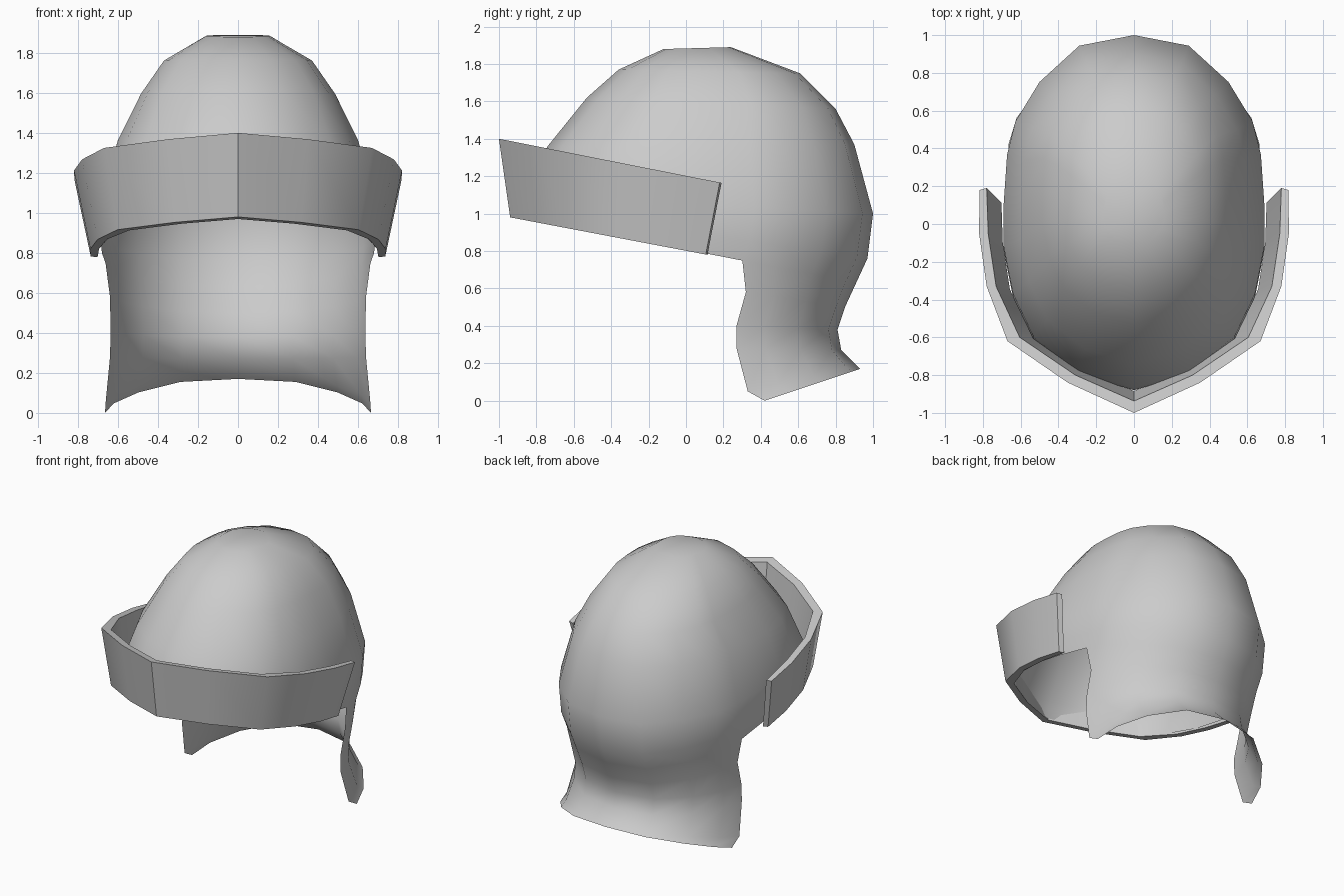
import bpy, bmesh, math

if "Cube" in bpy.data.objects:
    bpy.data.objects.remove(bpy.data.objects["Cube"], do_unlink=True)

grey = bpy.data.materials.new("helmet grey")
grey.use_nodes = True
grey.diffuse_color = (0.6, 0.6, 0.6, 1)
grey.node_tree.nodes["Principled BSDF"].inputs["Base Color"].default_value = (0.6, 0.6, 0.6, 1)


def lerp(a, b, t):
    return a + (b - a) * t


def finish(bm, name, angle):
    bmesh.ops.remove_doubles(bm, verts=bm.verts, dist=0.0005)
    bmesh.ops.recalc_face_normals(bm, faces=bm.faces)
    mesh = bpy.data.meshes.new(name)
    bm.to_mesh(mesh)
    bm.free()
    mesh.materials.append(grey)
    mesh.shade_smooth()
    mesh.set_sharp_from_angle(angle=math.radians(angle))
    obj = bpy.data.objects.new(name, mesh)
    bpy.context.collection.objects.link(obj)


def skin(bm, rows, closed=False):
    """Join neighbouring rows of vertices with quads."""
    for a, b in zip(rows, rows[1:]):
        n = len(a)
        for i in range(n if closed else n - 1):
            j = (i + 1) % n
            bm.faces.new((a[i], a[j], b[j], b[i]))


# Half outline of the shell from back to front: (width fraction, length fraction)
half = [(0, 1), (0.42, 0.97), (0.725, 0.867), (0.91, 0.755), (0.974, 0.66), (1, 0.52),
        (1, 0.40), (0.928, 0.266), (0.77, 0.144), (0.435, 0.048), (0, 0)]
outline = half + [(-x, t) for x, t in half[-2:0:-1]]

# Dome rings: front y, front z, back y, back z, half width
rings = [(-0.88, 0.98, 0.91, 0.63, 0.68), (-0.88, 1.03, 0.97, 0.76, 0.69),
         (-0.865, 1.1, 1.0, 1.0, 0.69), (-0.74, 1.36, 0.90, 1.37, 0.6),
         (-0.53, 1.62, 0.80, 1.56, 0.485), (-0.36, 1.77, 0.61, 1.75, 0.37),
         (-0.12, 1.88, 0.24, 1.89, 0.16)]
bm = bmesh.new()
rows = [[bm.verts.new((w * x, lerp(yf, yb, t), lerp(zf, zb, t))) for x, t in outline]
        for yf, zf, yb, zb, w in rings]
skin(bm, rows, closed=True)
bm.faces.new(rows[-1])

# Neck guard rows below the back of the dome: side y, side z, back y, back z, half width
neck = [(0.32, 0.58, 0.85, 0.5, 0.64), (0.27, 0.4, 0.81, 0.38, 0.637),
        (0.27, 0.28, 0.83, 0.27, 0.64), (0.33, 0.05, 0.91, 0.19, 0.662),
        (0.42, 0.0, 0.93, 0.17, 0.665)]
edge = 4
arc = [(-x, t) for x, t in half[edge:0:-1]] + half[:edge + 1]
ex, et = half[edge]
guard = [rows[0][-edge:] + rows[0][:edge + 1]]
for ys, zs, yb, zb, w in neck:
    line = []
    for x, t in arc:
        s = (t - et) / (1 - et)
        line.append(bm.verts.new((w * x / ex, lerp(ys, yb, s), lerp(zs, zb, s))))
    guard.append(line)
skin(bm, guard)
finish(bm, "helmet_shell", 75)

# Raised visor band: plan of outer and inner top edges, left half
outer = [(0, -1), (0.35, -0.84), (0.67, -0.62), (0.78, -0.33), (0.82, -0.05), (0.818, 0.18)]
inner = [(0, -0.937), (0.31, -0.80), (0.605, -0.6), (0.73, -0.33), (0.772, -0.05), (0.78, 0.19)]


def top(x, y):
    return x, y, 1.4 - 0.198 * (y + 1)


def bottom(x, y):
    y = (y + 1) * 0.886 - 0.94
    return x * 0.9, y, 0.98 - 0.19 * (y + 0.94)


bm = bmesh.new()
loops = []
for plan, place in ((outer, top), (outer, bottom), (inner, bottom), (inner, top)):
    full = [(-x, y) for x, y in plan[:0:-1]] + plan
    loops.append([bm.verts.new(place(x, y)) for x, y in full])
skin(bm, loops + loops[:1])
for end in (0, -1):
    bm.faces.new([loop[end] for loop in loops])
finish(bm, "visor", 40)
